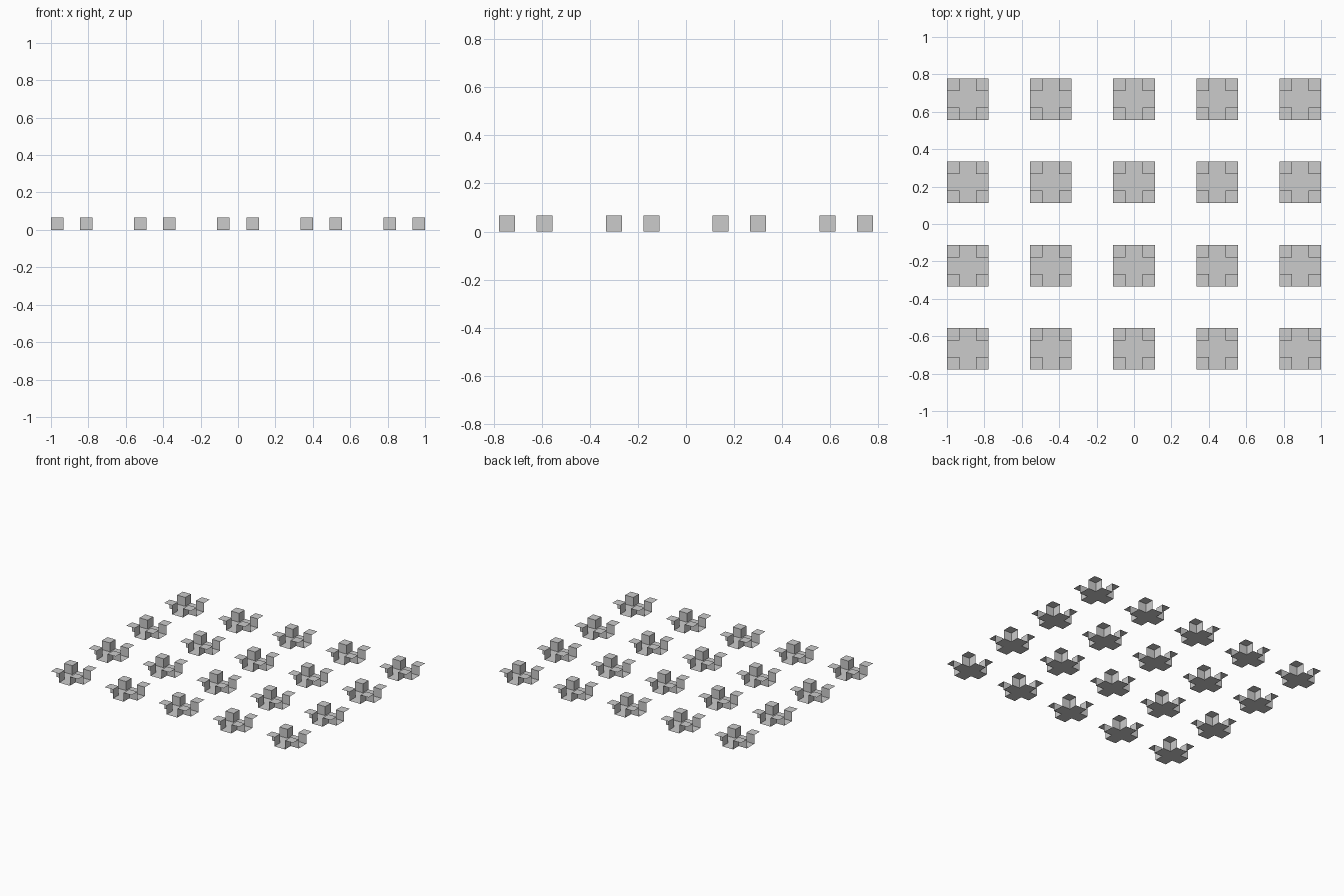
import bpy, bmesh

if "Cube" in bpy.data.objects:
    bpy.data.objects.remove(bpy.data.objects["Cube"])

SIZE = 2 / 9          # width of one tile; gaps are the same width
H = SIZE / 2          # half width
C = SIZE * 0.3        # side and height of each raised corner
I = H - C             # half width of the cross arms
COLS, ROWS = 5, 4


def face(bm, pts):
    bm.faces.new([bm.verts.new(p) for p in pts])


def make_tile_mesh():
    bm = bmesh.new()
    # flat cross-shaped floor
    cross = [(I, -H), (I, -I), (H, -I), (H, I), (I, I), (I, H),
             (-I, H), (-I, I), (-H, I), (-H, -I), (-I, -I), (-I, -H)]
    face(bm, [(x, y, 0) for x, y in cross])
    # raised corner flaps, each carried by two inner walls, open outside
    for sx in (-1, 1):
        for sy in (-1, 1):
            quads = [
                [(I, I, C), (H, I, C), (H, H, C), (I, H, C)],
                [(I, I, 0), (I, I, C), (I, H, C), (I, H, 0)],
                [(I, I, 0), (H, I, 0), (H, I, C), (I, I, C)],
            ]
            for q in quads:
                pts = [(sx * x, sy * y, z) for x, y, z in q]
                face(bm, pts if sx * sy > 0 else pts[::-1])
    bmesh.ops.remove_doubles(bm, verts=bm.verts, dist=1e-5)
    mesh = bpy.data.meshes.new("folded_tile")
    bm.to_mesh(mesh)
    bm.free()
    return mesh


# grid of identical tiles
tile_mesh = make_tile_mesh()
for r in range(ROWS):
    for c in range(COLS):
        tile = bpy.data.objects.new(f"folded_tile_{r + 1}_{c + 1}", tile_mesh)
        tile.location = ((c - (COLS - 1) / 2) * 2 * SIZE,
                         (r - (ROWS - 1) / 2) * 2 * SIZE, 0)
        bpy.context.collection.objects.link(tile)
